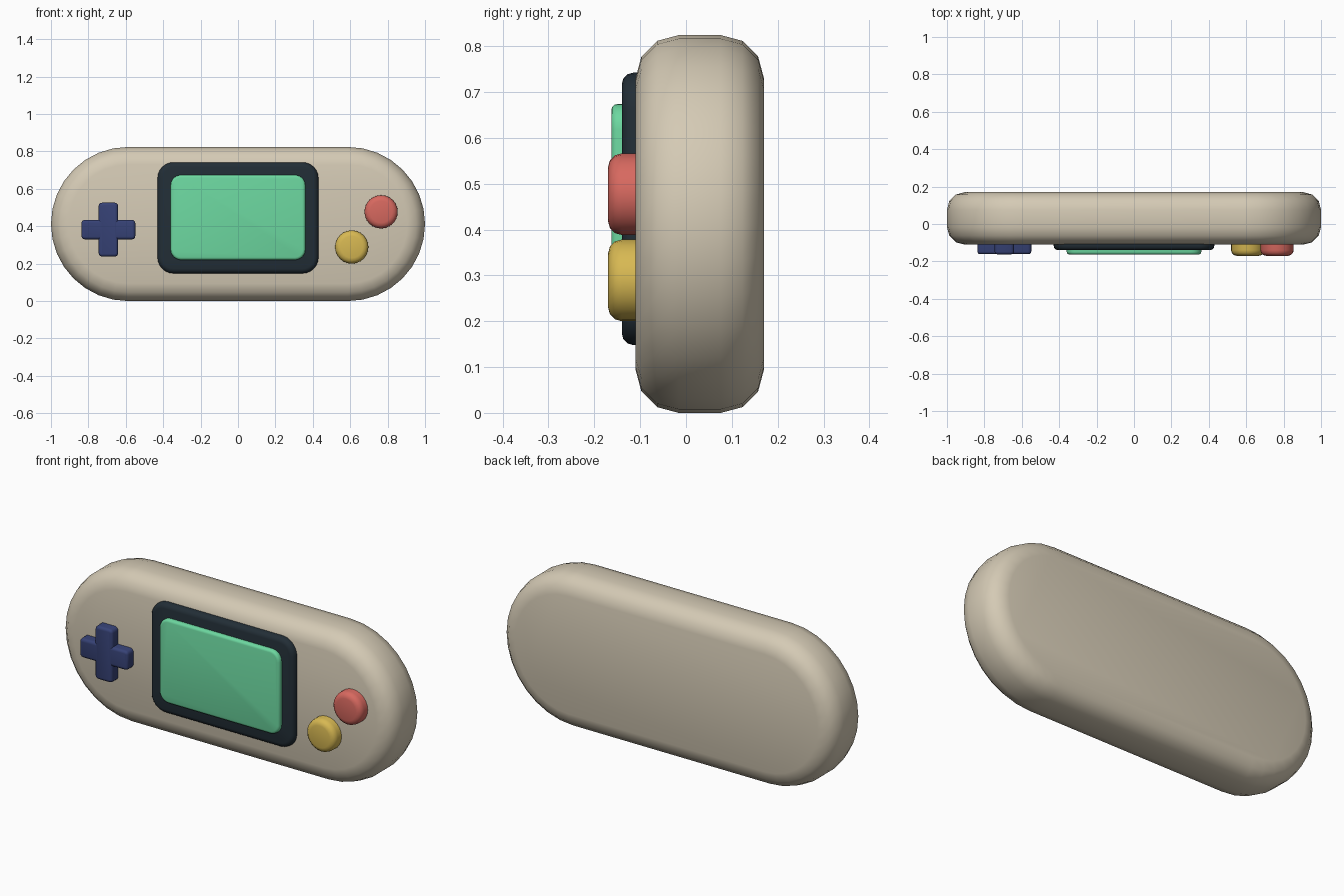
import bpy, bmesh
from math import sin, cos, pi, radians

cube = bpy.data.objects.get("Cube")
if cube:
    bpy.data.objects.remove(cube, do_unlink=True)


def material(name, rgb):
    m = bpy.data.materials.new(name)
    m.use_nodes = True
    m.diffuse_color = (*rgb, 1)
    bsdf = next(n for n in m.node_tree.nodes if n.type == 'BSDF_PRINCIPLED')
    bsdf.inputs["Base Color"].default_value = (*rgb, 1)
    return m


def outline(half_x, half_z, radius, steps):
    """Points round a rounded rectangle, anticlockwise seen from the front."""
    pts = []
    for q, (sx, sz) in enumerate([(1, 1), (-1, 1), (-1, -1), (1, -1)]):
        for i in range(steps + 1):
            a = (q + i / steps) * pi / 2
            pts.append((sx * (half_x - radius) + radius * cos(a),
                        sz * (half_z - radius) + radius * sin(a)))
    return pts


def slab(name, mat, center, half, radius, front, back, rim, steps=6,
         rim_steps=3, round_back=False):
    """Rounded slab facing -y, its rim rounded at the front and maybe the back."""
    arc = [(rim * (1 - sin(i / rim_steps * pi / 2)),
            rim * (1 - cos(i / rim_steps * pi / 2))) for i in range(rim_steps + 1)]
    levels = [(inset, front + depth) for inset, depth in arc]
    if round_back:
        levels += [(inset, back - depth) for inset, depth in reversed(arc)]
    else:
        levels.append((0, back))
    bm = bmesh.new()
    rings = []
    for inset, y in levels:
        pts = outline(half[0] - inset, half[1] - inset, radius - inset, steps)
        rings.append([bm.verts.new((center[0] + x, y, center[1] + z)) for x, z in pts])
    n = len(rings[0])
    for a, b in zip(rings, rings[1:]):
        for i in range(n):
            j = (i + 1) % n
            bm.faces.new((a[i], b[i], b[j], a[j]))
    bm.faces.new(rings[0])
    bm.faces.new(rings[-1][::-1])
    bmesh.ops.remove_doubles(bm, verts=bm.verts, dist=0.0001)
    bmesh.ops.recalc_face_normals(bm, faces=bm.faces)
    mesh = bpy.data.meshes.new(name)
    bm.to_mesh(mesh)
    bm.free()
    mesh.materials.append(mat)
    ob = bpy.data.objects.new(name, mesh)
    bpy.context.collection.objects.link(ob)
    bpy.ops.object.select_all(action='DESELECT')
    ob.select_set(True)
    bpy.context.view_layer.objects.active = ob
    bpy.ops.object.shade_smooth_by_angle(angle=radians(40))
    return ob


beige = material("warm_beige", (0.66, 0.59, 0.46))
dark = material("dark_slate", (0.016, 0.027, 0.037))
green = material("screen_green", (0.15, 0.68, 0.35))
navy = material("navy_blue", (0.037, 0.054, 0.18))
red = material("coral_red", (0.68, 0.14, 0.115))
yellow = material("mustard_yellow", (0.68, 0.48, 0.085))

# Pill-shaped shell
mid = 0.412
slab("body", beige, (0, mid), (1, mid), mid, -0.11, 0.17, 0.094,
     steps=8, round_back=True)

# Display
slab("screen_bezel", dark, (0, 0.445), (0.43, 0.297), 0.085, -0.14, -0.05, 0.025)
slab("screen", green, (0, 0.447), (0.36, 0.227), 0.055, -0.163, -0.1, 0.014)

# Direction pad made of two crossing bars
pad = (-0.693, 0.382)
slab("pad_bar_across", navy, pad, (0.144, 0.052), 0.018, -0.161, -0.05, 0.014, 3)
slab("pad_bar_upright", navy, pad, (0.052, 0.144), 0.018, -0.162, -0.05, 0.014, 3)

# Round buttons
for name, mat, center in [("upper_button", red, (0.765, 0.477)),
                          ("lower_button", yellow, (0.608, 0.289))]:
    slab(name, mat, center, (0.089, 0.089), 0.089, -0.17, -0.05, 0.03)
